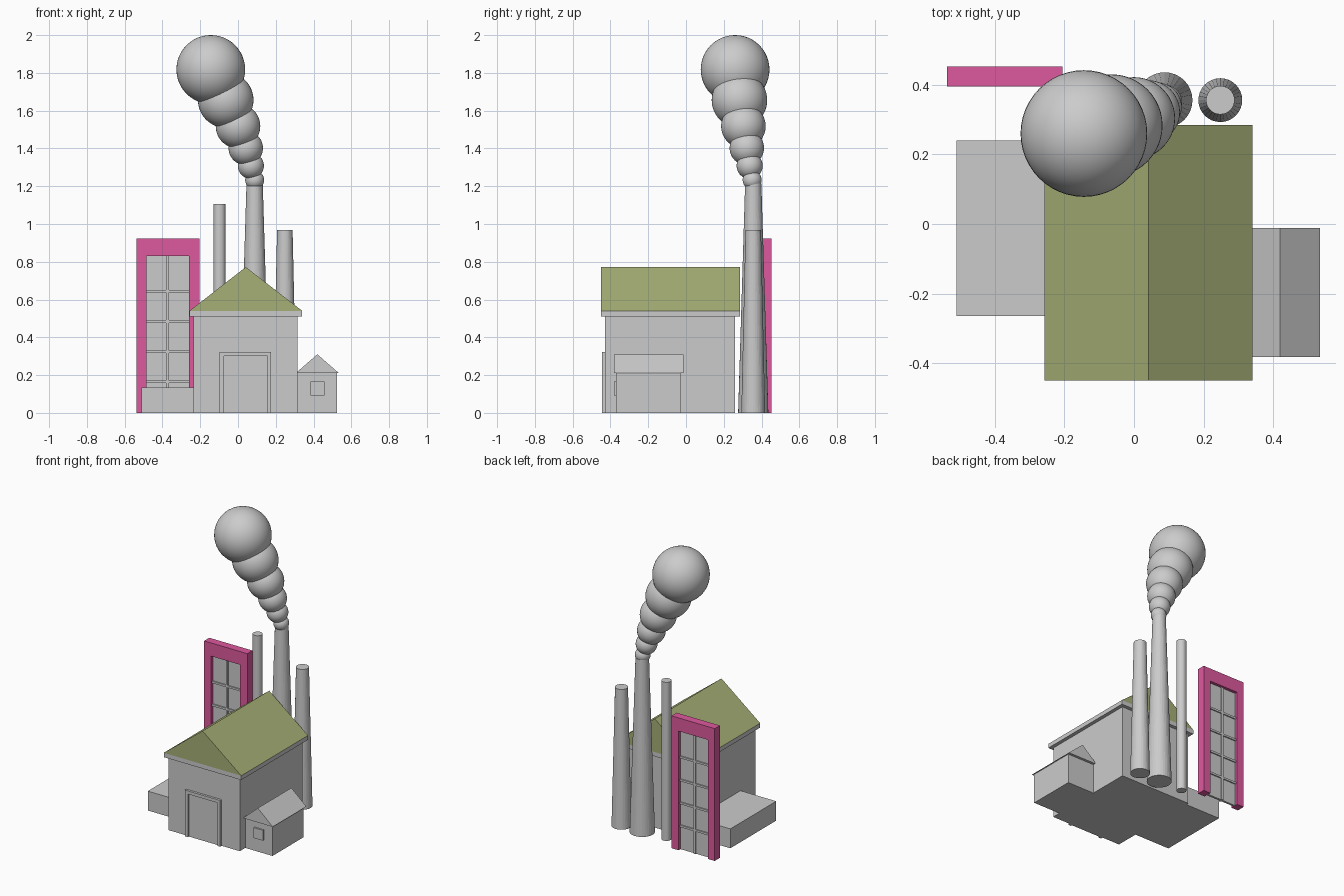
import bpy, bmesh
from mathutils import Matrix

if "Cube" in bpy.data.objects:
    bpy.data.objects.remove(bpy.data.objects["Cube"])


def material(name, rgb):
    m = bpy.data.materials.new(name)
    m.diffuse_color = (*rgb, 1)
    m.use_nodes = True
    m.node_tree.nodes["Principled BSDF"].inputs["Base Color"].default_value = m.diffuse_color
    return m


PINK = material("pink", (0.72, 0.10, 0.34))
OLIVE = material("olive", (0.38, 0.43, 0.18))


def finish(name, bm, mat=None):
    bmesh.ops.recalc_face_normals(bm, faces=bm.faces)
    me = bpy.data.meshes.new(name)
    bm.to_mesh(me)
    bm.free()
    ob = bpy.data.objects.new(name, me)
    bpy.context.collection.objects.link(ob)
    if mat:
        me.materials.append(mat)
    return ob


def prism(name, profile, y0, y1, mat=None):
    """Extrude an (x, z) outline along y."""
    bm = bmesh.new()
    face = bm.faces.new([bm.verts.new((x, y0, z)) for x, z in profile])
    ext = bmesh.ops.extrude_face_region(bm, geom=[face])["geom"]
    verts = [v for v in ext if isinstance(v, bmesh.types.BMVert)]
    bmesh.ops.translate(bm, verts=verts, vec=(0, y1 - y0, 0))
    return finish(name, bm, mat)


def box(name, x0, x1, y0, y1, z0, z1, mat=None):
    return prism(name, [(x0, z0), (x1, z0), (x1, z1), (x0, z1)], y0, y1, mat)


def gable(name, x0, x1, y0, y1, z0, z1, mat=None):
    return prism(name, [(x0, z0), (x1, z0), ((x0 + x1) / 2, z1)], y0, y1, mat)


def portal(name, x0, x1, z1, ix0, ix1, iz1, y0, y1, mat=None):
    """Door-style surround, open at the floor."""
    pts = [(x0, 0), (ix0, 0), (ix0, iz1), (ix1, iz1), (ix1, 0), (x1, 0), (x1, z1), (x0, z1)]
    return prism(name, pts, y0, y1, mat)


def chimney(name, x, r_base, r_top, height):
    bm = bmesh.new()
    bmesh.ops.create_cone(bm, cap_ends=True, segments=32, radius1=r_base, radius2=r_top,
                          depth=height, matrix=Matrix.Translation((x, 0.356, height / 2)))
    return finish(name, bm)


# Main hall with eave slab and gabled roof
box("hall_walls", -0.235, 0.315, -0.43, 0.26, 0, 0.51)
box("eave_slab", -0.257, 0.34, -0.45, 0.285, 0.51, 0.54)
gable("hall_roof", -0.257, 0.34, -0.45, 0.285, 0.54, 0.772, OLIVE)

# Front door
portal("door_frame", -0.098, 0.175, 0.322, -0.075, 0.155, 0.30, -0.446, -0.425)
box("door_panel", -0.075, 0.155, -0.435, -0.425, 0, 0.30)

# Side shed
box("shed_walls", 0.315, 0.525, -0.37, -0.03, 0, 0.21)
gable("shed_roof", 0.305, 0.535, -0.382, -0.012, 0.21, 0.31)
box("shed_window", 0.385, 0.458, -0.381, -0.365, 0.093, 0.165)

# Low block on the left
box("low_block", -0.51, -0.235, -0.265, 0.24, 0, 0.135)

# Tall window tower: surround, glass and glazing bars
portal("tower_frame", -0.538, -0.205, 0.922, -0.485, -0.26, 0.83, 0.395, 0.452, PINK)
box("tower_glass", -0.485, -0.26, 0.416, 0.431, 0, 0.83)
box("vertical_bar", -0.38, -0.365, 0.408, 0.439, 0, 0.83)
for i in range(4):
    z = 0.164 + i * 0.16
    box(f"cross_bar_{i + 1}", -0.485, -0.26, 0.408, 0.439, z - 0.007, z + 0.007)

# Chimneys
chimney("thin_chimney", -0.098, 0.032, 0.032, 1.105)
chimney("main_chimney", 0.088, 0.080, 0.043, 1.215)
chimney("short_chimney", 0.248, 0.063, 0.041, 0.967)

# Smoke puffs, growing as they drift: x, y, z, radius
puffs = [(0.088, 0.35, 1.233, 0.05), (0.068, 0.337, 1.308, 0.069),
         (0.041, 0.322, 1.402, 0.091), (0.0, 0.304, 1.518, 0.118),
         (-0.065, 0.283, 1.656, 0.147), (-0.144, 0.26, 1.818, 0.182)]
for i, (x, y, z, r) in enumerate(puffs):
    bm = bmesh.new()
    bmesh.ops.create_uvsphere(bm, u_segments=48, v_segments=24, radius=r,
                              matrix=Matrix.Translation((x, y, z)))
    for f in bm.faces:
        f.smooth = True
    finish(f"smoke_puff_{i + 1}", bm)
